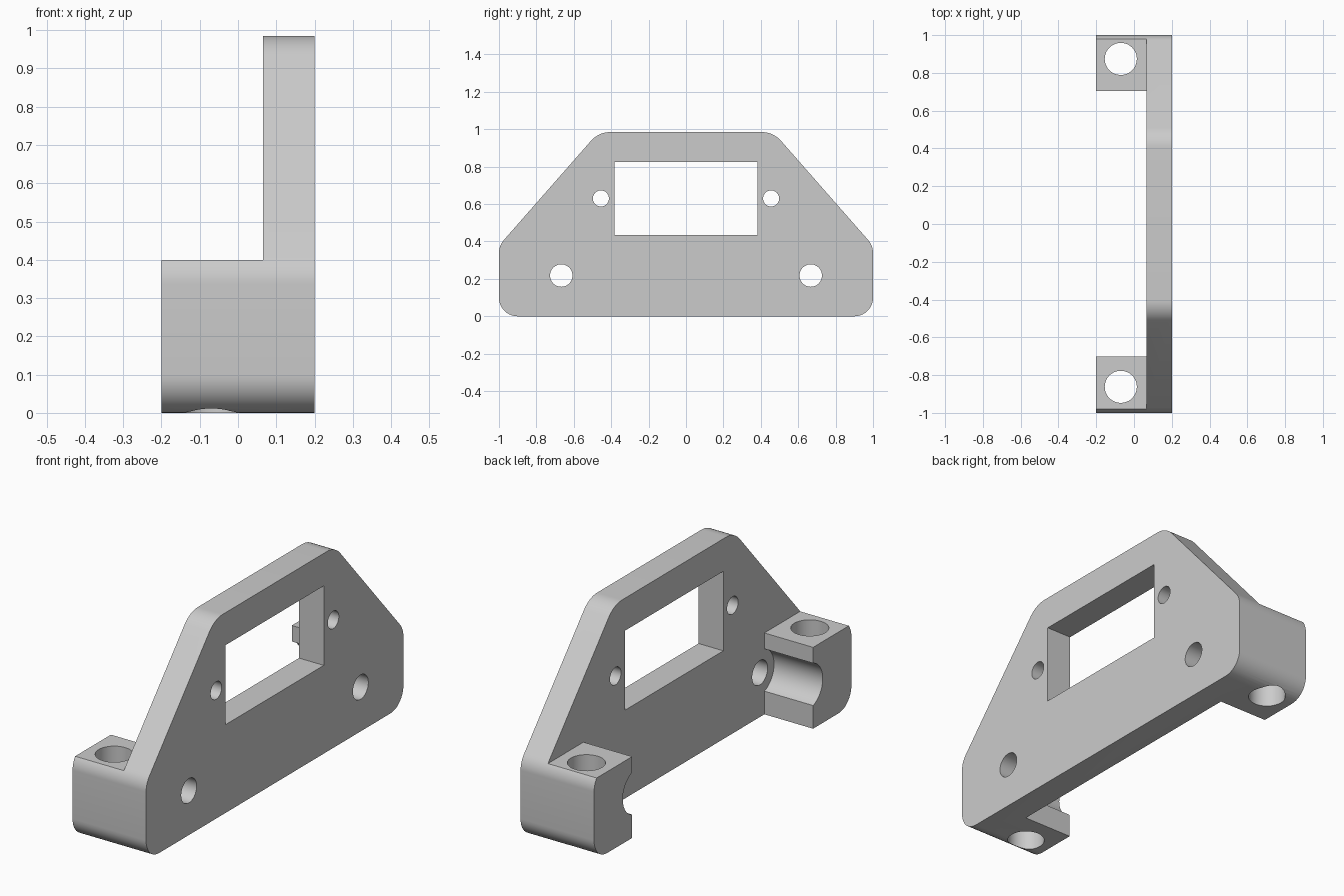
import bpy, bmesh, math
from mathutils import Vector, Matrix

old = bpy.data.objects.get("Cube")
if old:
    bpy.data.objects.remove(old, do_unlink=True)

grey = bpy.data.materials.new("light grey")
grey.use_nodes = True
colour = (0.6, 0.6, 0.6, 1)
grey.diffuse_color = colour
grey.node_tree.nodes["Principled BSDF"].inputs["Base Color"].default_value = colour

PLATE_BACK, SIDE = 0.065, 0.2
BLOCK_TOP = 0.4


def make_object(name, bm):
    bmesh.ops.recalc_face_normals(bm, faces=bm.faces)
    mesh = bpy.data.meshes.new(name)
    bm.to_mesh(mesh)
    bm.free()
    obj = bpy.data.objects.new(name, mesh)
    bpy.context.collection.objects.link(obj)
    mesh.materials.append(grey)
    return obj


def fillet(corners, steps=10):
    """Round each (y, z, radius) corner of a closed outline."""
    points = []
    for i, (y, z, r) in enumerate(corners):
        p = Vector((y, z))
        a = (Vector(corners[i - 1][:2]) - p).normalized()
        b = (Vector(corners[(i + 1) % len(corners)][:2]) - p).normalized()
        half = a.angle(b) / 2
        centre = p + (a + b).normalized() * r / math.sin(half)
        start = p + a * r / math.tan(half) - centre
        end = p + b * r / math.tan(half) - centre
        turn = start.angle_signed(end)
        for k in range(steps + 1):
            points.append(centre + Matrix.Rotation(-turn * k / steps, 2) @ start)
    return points


def cut(target, cutter):
    mod = target.modifiers.new("cut", "BOOLEAN")
    mod.operation, mod.solver, mod.object = "DIFFERENCE", "EXACT", cutter
    bpy.context.view_layer.objects.active = target
    bpy.ops.object.modifier_apply(modifier=mod.name)
    bpy.data.objects.remove(cutter, do_unlink=True)


def box(low, high):
    low, high = Vector(low), Vector(high)
    bm = bmesh.new()
    place = Matrix.Translation((low + high) / 2) @ Matrix.Diagonal((*(high - low), 1))
    bmesh.ops.create_cube(bm, size=1, matrix=place)
    return make_object("box_cutter", bm)


def rod(centre, radius, length, axis):
    bm = bmesh.new()
    turn = Matrix.Rotation(math.pi / 2, 4, "Y") if axis == "X" else Matrix()
    bmesh.ops.create_cone(bm, cap_ends=True, segments=48, radius1=radius,
                          radius2=radius, depth=length,
                          matrix=Matrix.Translation(centre) @ turn)
    return make_object("rod_cutter", bm)


# Full-depth body from the rounded trapezoid outline
half_outline = [(1, 0, 0.1), (1, 0.378, 0.106), (0.467, 0.985, 0.138)]
corners = half_outline + [(-y, z, r) for y, z, r in reversed(half_outline)]
bm = bmesh.new()
face = bm.faces.new([bm.verts.new((-SIDE, p.x, p.y)) for p in fillet(corners)])
extruded = bmesh.ops.extrude_face_region(bm, geom=[face])["geom"]
bmesh.ops.translate(bm, vec=(2 * SIDE, 0, 0),
                    verts=[v for v in extruded if isinstance(v, bmesh.types.BMVert)])
bracket = make_object("mounting_bracket", bm)

# Clear the space behind the plate, leaving two end blocks
cut(bracket, box((-1, -2, BLOCK_TOP), (PLATE_BACK, 2, 2)))
cut(bracket, box((-1, -0.702, -1), (PLATE_BACK, 0.704, 1)))

# Rectangular window
cut(bracket, box((-1, -0.383, 0.434), (1, 0.381, 0.825)))

# Holes through the plate, grooves in the blocks, vertical bolt holes
for side in (-1, 1):
    cut(bracket, rod((0.13, side * 0.455, 0.63), 0.043, 0.6, "X"))
    cut(bracket, rod((0.13, side * 0.667, 0.218), 0.06, 0.6, "X"))
    cut(bracket, rod((PLATE_BACK - 0.25, side * 0.667, 0.218), 0.11, 0.5, "X"))
    cut(bracket, rod((-0.07, side * 0.868 + 0.006, 0.2), 0.085, 1, "Z"))

# Smooth rounded surfaces, crisp edges
bpy.ops.object.select_all(action="DESELECT")
bracket.select_set(True)
bpy.context.view_layer.objects.active = bracket
bpy.ops.object.shade_smooth_by_angle(angle=math.radians(25))
